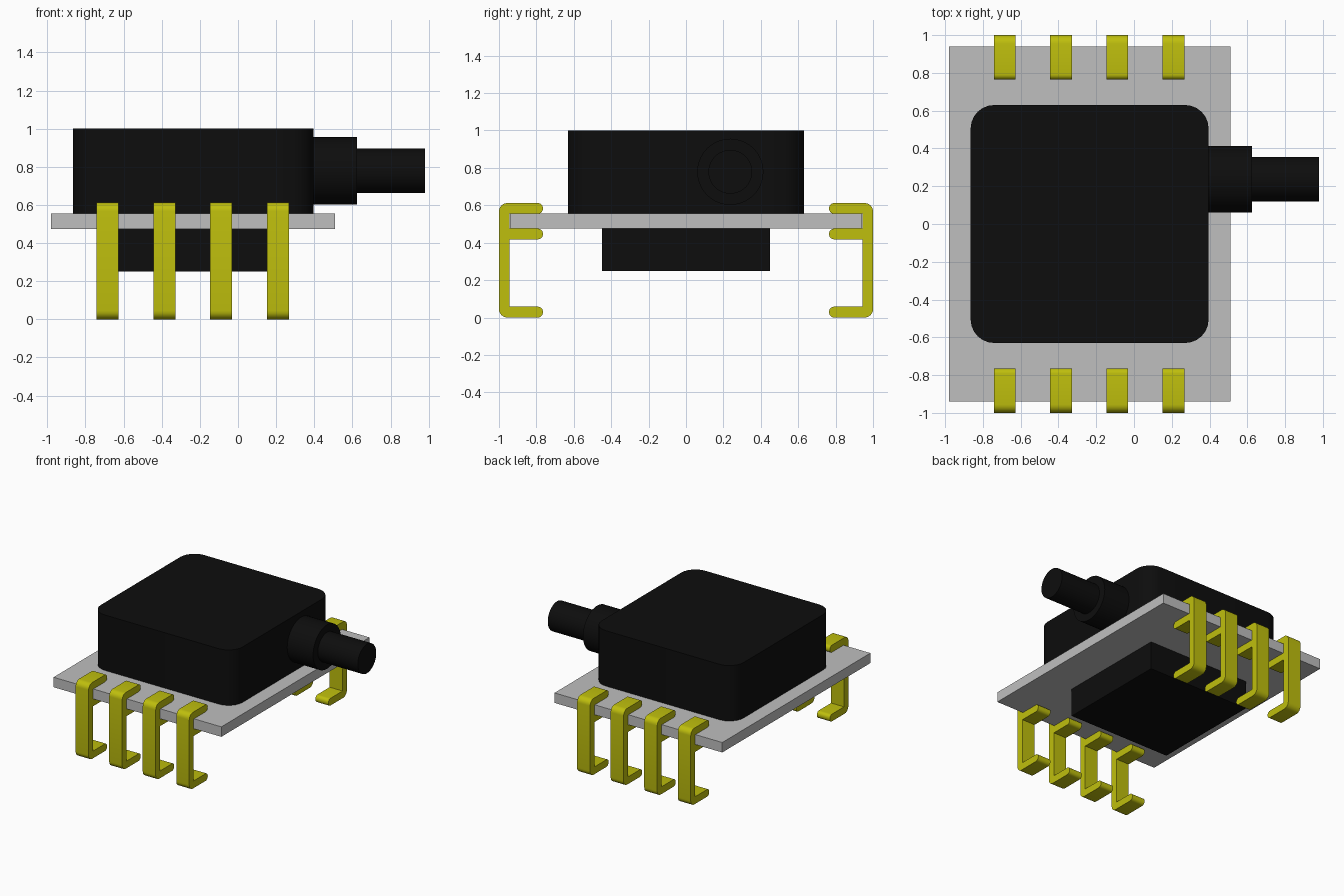
import bpy, bmesh, math
from mathutils import Matrix, Vector

cube = bpy.data.objects.get("Cube")
if cube:
    bpy.data.objects.remove(cube, do_unlink=True)


def material(name, rgb):
    mat = bpy.data.materials.new(name)
    mat.use_nodes = True
    mat.diffuse_color = (*rgb, 1)
    mat.node_tree.nodes["Principled BSDF"].inputs["Base Color"].default_value = (*rgb, 1)
    return mat


BLACK = material("black plastic", (0.004, 0.004, 0.004))
GREY = material("grey ceramic", (0.52, 0.52, 0.52))
YELLOW = material("yellow metal", (0.52, 0.52, 0.004))


def finish(name, bm, mat):
    bmesh.ops.recalc_face_normals(bm, faces=bm.faces)
    mesh = bpy.data.meshes.new(name)
    bm.to_mesh(mesh)
    bm.free()
    mesh.materials.append(mat)
    obj = bpy.data.objects.new(name, mesh)
    bpy.context.collection.objects.link(obj)
    bpy.ops.object.select_all(action='DESELECT')
    obj.select_set(True)
    bpy.context.view_layer.objects.active = obj
    bpy.ops.object.shade_smooth_by_angle(angle=math.radians(35))
    return obj


def rounded(points, steps=6):
    """Outline from (u, v, radius) right-angled corners."""
    out = []
    for i, (u, v, r) in enumerate(points):
        p = Vector((u, v))
        if r == 0:
            out.append(p)
            continue
        a = (Vector(points[i - 1][:2]) - p).normalized() * r
        b = (Vector(points[(i + 1) % len(points)][:2]) - p).normalized() * r
        for k in range(steps + 1):
            t = math.pi / 2 * k / steps
            out.append(p + a * (1 - math.sin(t)) + b * (1 - math.cos(t)))
    return out


def extrude(name, coords, depth, mat):
    bm = bmesh.new()
    face = bm.faces.new([bm.verts.new(c) for c in coords])
    ext = bmesh.ops.extrude_face_region(bm, geom=[face])
    verts = [g for g in ext["geom"] if isinstance(g, bmesh.types.BMVert)]
    bmesh.ops.translate(bm, vec=depth, verts=verts)
    return finish(name, bm, mat)


def slab(name, x0, x1, y, z0, z1, mat, r=0):
    outline = rounded([(x0, -y, r), (x1, -y, r), (x1, y, r), (x0, y, r)])
    return extrude(name, [(p.x, p.y, z0) for p in outline], (0, 0, z1 - z0), mat)


# Housing, board and lower block
slab("housing", -0.865, 0.395, 0.63, 0.555, 1.0, BLACK, 0.125)
slab("board", -0.98, 0.51, 0.94, 0.475, 0.555, GREY)
slab("lower_block", -0.685, 0.215, 0.45, 0.25, 0.475, BLACK)

# Stepped side port, turned about the x axis
bm = bmesh.new()
profile = [(0.36, 0), (0.36, 0.177), (0.625, 0.177), (0.625, 0.117), (0.98, 0.117), (0.98, 0)]
verts = [bm.verts.new((x, 0, r)) for x, r in profile]
edges = [bm.edges.new(pair) for pair in zip(verts, verts[1:])]
bmesh.ops.spin(bm, geom=verts + edges, cent=(0, 0, 0), axis=(1, 0, 0),
               angle=math.tau, steps=40)
bmesh.ops.remove_doubles(bm, verts=bm.verts, dist=1e-4)
bmesh.ops.transform(bm, matrix=Matrix.Translation((0, 0.237, 0.779)), verts=bm.verts)
finish("side_port", bm, BLACK)

# Clip pins: upright with three inward arms
TIP, IN, OUT = 0.765, 0.945, 1.0
e, c = 0.027, 0.045
pin_shape = rounded([
    (TIP, 0, e), (OUT, 0, c), (OUT, 0.612, c), (TIP, 0.612, e),
    (TIP, 0.555, e), (IN, 0.555, 0), (IN, 0.475, 0), (TIP, 0.475, e),
    (TIP, 0.418, e), (IN, 0.418, 0), (IN, 0.058, 0), (TIP, 0.058, e)])
for side, label in ((-1, "front"), (1, "back")):
    for i in range(4):
        x = -0.742 + 0.298 * i
        extrude(f"{label}_pin_{i + 1}", [(x, side * p.x, p.y) for p in pin_shape],
                (0.115, 0, 0), YELLOW)
